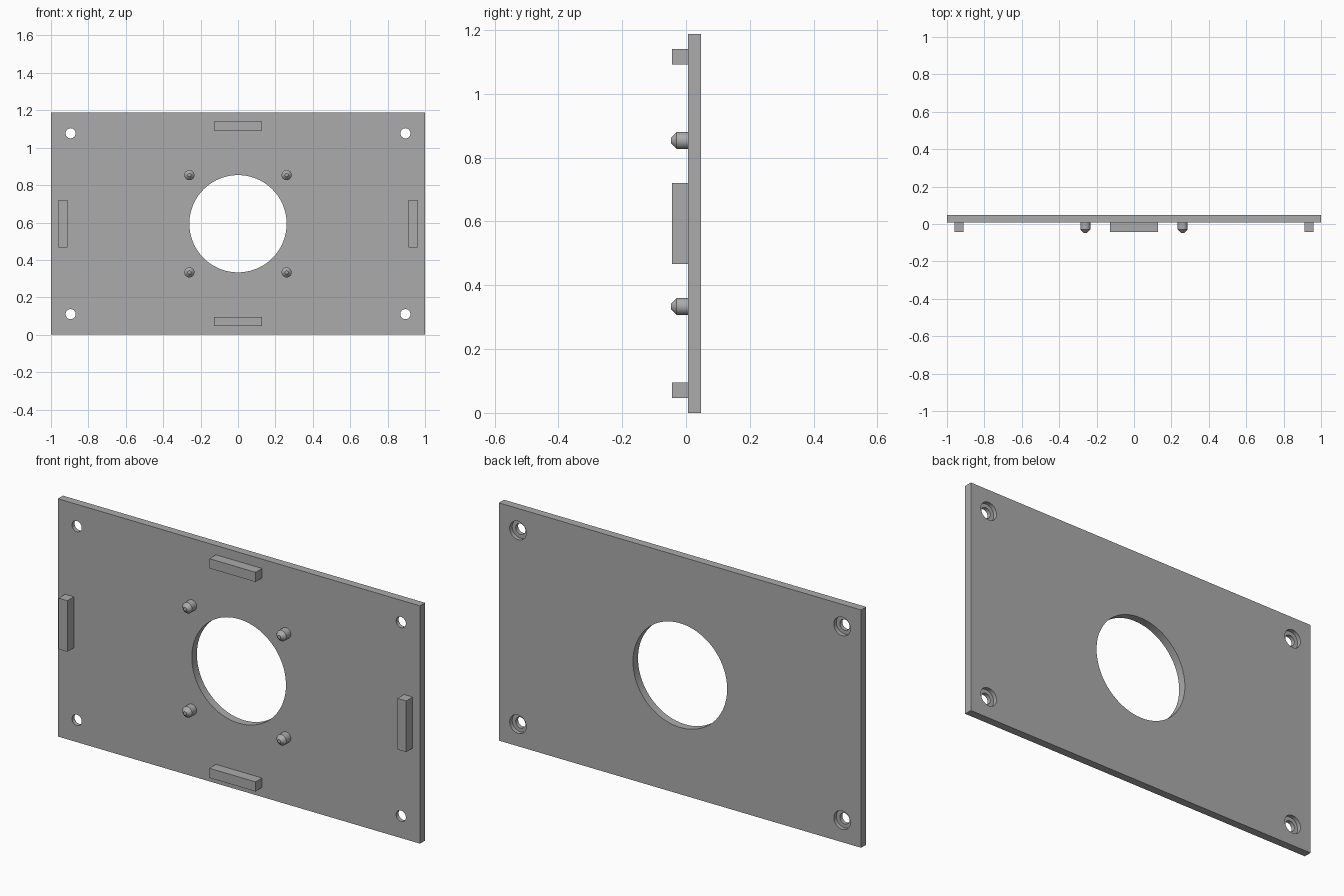
import bpy, bmesh, math
from mathutils import Matrix

W, H = 2.0, 1.187
MID = H / 2
FRONT, BACK = 0.007, 0.047      # plate faces along y

cube = bpy.data.objects.get("Cube")
if cube:
    bpy.data.objects.remove(cube, do_unlink=True)

grey = bpy.data.materials.new("plain_grey")
grey.use_nodes = True
color = (0.41, 0.41, 0.41, 1)
grey.diffuse_color = color
grey.node_tree.nodes["Principled BSDF"].inputs["Base Color"].default_value = color


def finish(name, bm):
    bmesh.ops.recalc_face_normals(bm, faces=bm.faces)
    mesh = bpy.data.meshes.new(name)
    bm.to_mesh(mesh)
    bm.free()
    mesh.materials.append(grey)
    obj = bpy.data.objects.new(name, mesh)
    bpy.context.collection.objects.link(obj)
    return obj


def box(name, x, z, width, height, y0, y1):
    bm = bmesh.new()
    bmesh.ops.create_cube(bm, size=1)
    bmesh.ops.scale(bm, vec=(width, y1 - y0, height), verts=bm.verts)
    bmesh.ops.translate(bm, vec=(x, (y0 + y1) / 2, z), verts=bm.verts)
    return finish(name, bm)


def turned(name, x, z, profile, sides):
    """Solid of revolution about the y axis from (y, radius) pairs."""
    bm = bmesh.new()
    rings = []
    for y, r in profile:
        ring = bmesh.ops.create_circle(
            bm, radius=r, segments=sides,
            matrix=Matrix.Translation((x, y, z)) @ Matrix.Rotation(math.pi / 2, 4, 'X'))
        rings.append(ring["verts"])
    for a, b in zip(rings, rings[1:]):
        for i in range(sides):
            j = (i + 1) % sides
            bm.faces.new((a[i], a[j], b[j], b[i]))
    bm.faces.new(rings[0])
    bm.faces.new(rings[-1])
    return finish(name, bm)


def smooth(obj):
    bpy.ops.object.select_all(action='DESELECT')
    obj.select_set(True)
    bpy.context.view_layer.objects.active = obj
    bpy.ops.object.shade_smooth_by_angle(angle=math.radians(30))


corners = [(sx, sz) for sx in (-1, 1) for sz in (-1, 1)]

# Plate with a round opening and four counterbored screw holes
plate = box("plate", 0, MID, W, H, FRONT, BACK)
cutters = [turned("opening_cutter", 0, MID, [(-0.1, 0.26), (0.1, 0.26)], 96)]
bore = [(-0.1, 0.027), (0.027, 0.027), (0.027, 0.046), (0.1, 0.046)]
for sx, sz in corners:
    cutters.append(turned("screw_hole_cutter", sx * 0.895, MID + sz * 0.4835, bore, 40))

bpy.context.view_layer.objects.active = plate
for cutter in cutters:
    cutter.hide_render = True
    mod = plate.modifiers.new("hole", 'BOOLEAN')
    mod.operation = 'DIFFERENCE'
    mod.solver = 'EXACT'
    mod.object = cutter
    bpy.ops.object.modifier_apply(modifier=mod.name)
    bpy.data.objects.remove(cutter, do_unlink=True)
smooth(plate)

# Locating pegs with tapered tips
peg = [(FRONT, 0.027), (-0.029, 0.027), (-0.047, 0.009)]
for sx, sz in corners:
    side = "left" if sx > 0 else "right"
    level = "upper" if sz > 0 else "lower"
    smooth(turned(f"{level}_{side}_peg", sx * 0.26, MID + sz * 0.26, peg, 32))

# Raised tabs along the four edges
TAB = 0.255
for s, side, level in ((1, "left", "upper"), (-1, "right", "lower")):
    box(f"{side}_tab", s * 0.9355, MID, 0.048, TAB, -0.044, FRONT)
    box(f"{level}_tab", 0, MID + s * 0.523, TAB, 0.048, -0.044, FRONT)
